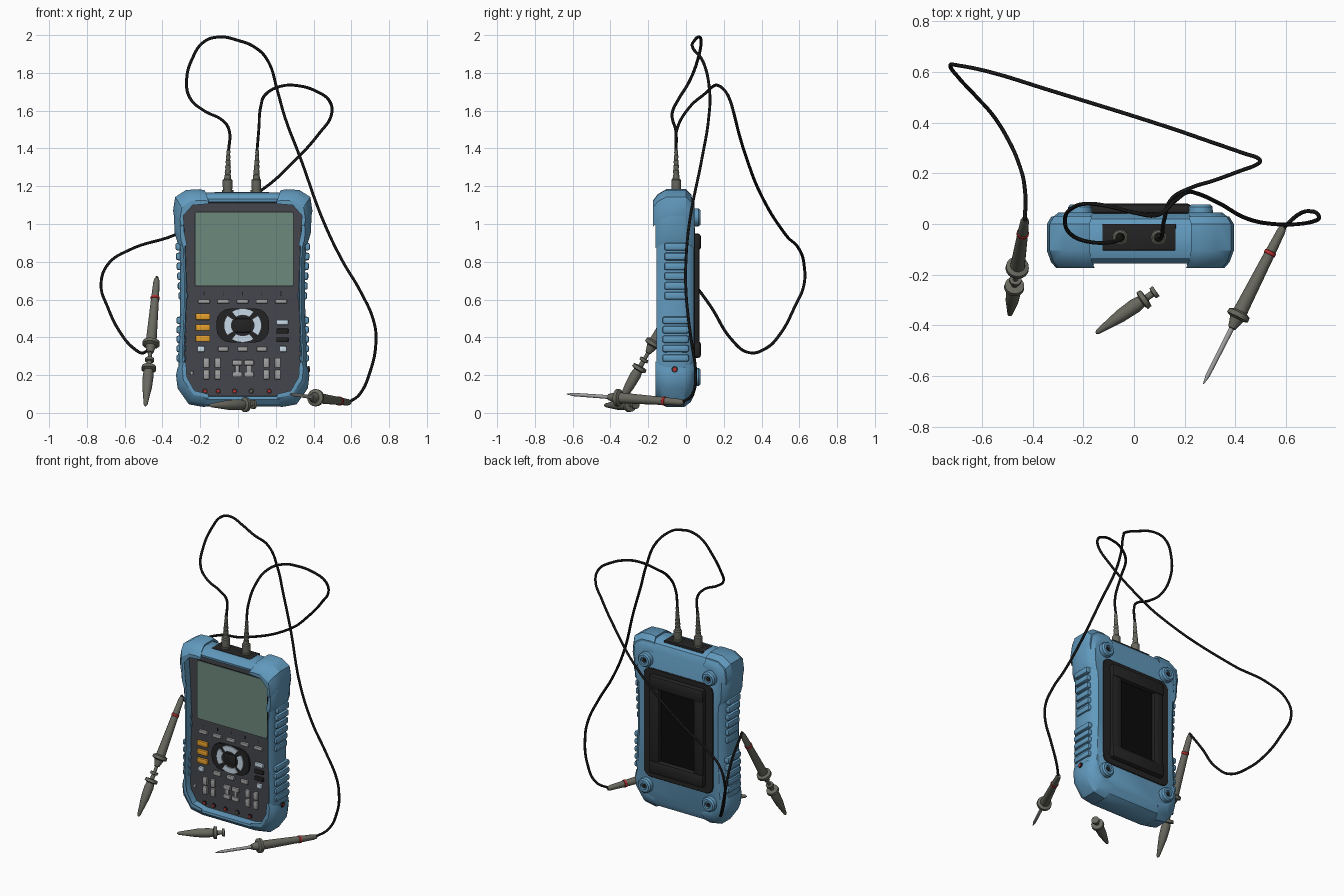
import bpy, bmesh, math
from mathutils import Vector, Matrix

if "Cube" in bpy.data.objects:
    bpy.data.objects.remove(bpy.data.objects["Cube"], do_unlink=True)

CX, ZC = 0.025, 0.6        # centre of the handheld case
PANEL_Y = -0.105           # depth of the sunken front panel


def material(name, *rgb):
    m = bpy.data.materials.new(name)
    m.use_nodes = True
    m.diffuse_color = (*rgb, 1)
    for node in m.node_tree.nodes:
        if node.type == 'BSDF_PRINCIPLED':
            node.inputs["Base Color"].default_value = (*rgb, 1)
            node.inputs["Roughness"].default_value = 0.6
    return m


BLUE = material("case_blue", .12, .32, .51)
SLATE = material("panel_slate", .06, .062, .075)
GREEN = material("screen_green", .15, .25, .20)
ORANGE = material("button_orange", .92, .41, .03)
PALE = material("button_pale_blue", .58, .70, .80)
GREY = material("button_grey", .36, .36, .36)
TAUPE = material("probe_grey", .14, .14, .115)
BLACK = material("rubber_black", .017, .017, .018)
PITCH = material("recess_black", .003, .003, .003)
RED = material("marker_red", .5, .03, .03)


def smooth(obj):
    bpy.ops.object.select_all(action='DESELECT')
    obj.select_set(True)
    bpy.context.view_layer.objects.active = obj
    bpy.ops.object.shade_smooth_by_angle(angle=math.radians(32))


def finish(name, bm, *mats):
    bmesh.ops.recalc_face_normals(bm, faces=bm.faces[:])
    mesh = bpy.data.meshes.new(name)
    bm.to_mesh(mesh)
    bm.free()
    for m in mats:
        mesh.materials.append(m)
    obj = bpy.data.objects.new(name, mesh)
    bpy.context.collection.objects.link(obj)
    smooth(obj)


def skin(bm, rings):
    """Join rings of vertices into a closed solid; return the last cap."""
    for a, b in zip(rings, rings[1:]):
        for i in range(len(a)):
            j = (i + 1) % len(a)
            bm.faces.new((a[i], a[j], b[j], b[i]))
    bm.faces.new(rings[0])
    return bm.faces.new(rings[-1])


def loft(name, outline, slices, mat, cap=None):
    """Stack scaled copies of an x-z outline along y."""
    bm = bmesh.new()
    rings = [[bm.verts.new((CX + x * s, y, ZC + (z - ZC) * s)) for x, z in outline]
             for y, s in slices]
    last = skin(bm, rings)
    if cap:
        last.material_index = 1
    finish(name, bm, mat, *([cap] if cap else []))


def plate(name, outline, height, mat):
    """Flat plate standing on the front panel."""
    loft(name, outline, [(PANEL_Y + .002, 1), (PANEL_Y - height, 1)], mat)


def mirrored(half):
    return half + [(-x, z) for x, z in reversed(half)]


def rounded(hx, z0, z1, r, shift=0):
    """Rounded rectangle outline."""
    pts = []
    for k, (sx, z) in enumerate(((1, z1 - r), (-1, z1 - r), (-1, z0 + r), (1, z0 + r))):
        for i in range(5):
            a = math.radians(90 * k + i * 22.5)
            pts.append((shift + sx * (hx - r) + r * math.cos(a), z + r * math.sin(a)))
    return pts


def box(name, centre, size, mat, bevel=0.006):
    bm = bmesh.new()
    bmesh.ops.create_cube(bm, size=1)
    bmesh.ops.scale(bm, vec=size, verts=bm.verts)
    bmesh.ops.translate(bm, vec=centre, verts=bm.verts)
    bmesh.ops.bevel(bm, geom=bm.edges[:], offset=bevel, segments=2, profile=0.5,
                    affect='EDGES', clamp_overlap=True)
    finish(name, bm, mat)


def lathe(name, profile, start, direction, mat, sides=20):
    """Turn (distance, radius) pairs around an axis."""
    bm = bmesh.new()
    turn = Vector(direction).to_track_quat('Z', 'Y').to_matrix().to_4x4()
    frame = Matrix.Translation(start) @ turn
    angles = [math.tau * i / sides for i in range(sides)]
    skin(bm, [[bm.verts.new(frame @ Vector((r * math.cos(a), r * math.sin(a), d)))
               for a in angles] for d, r in profile])
    finish(name, bm, mat)


def cable(name, points):
    curve = bpy.data.curves.new(name, 'CURVE')
    curve.dimensions = '3D'
    curve.bevel_depth, curve.bevel_resolution, curve.resolution_u = 0.008, 2, 8
    curve.use_fill_caps = True
    spline = curve.splines.new('BEZIER')
    spline.bezier_points.add(len(points) - 1)
    for bp, p in zip(spline.bezier_points, points):
        bp.co = p
        bp.handle_left_type = bp.handle_right_type = 'AUTO'
    curve.materials.append(BLACK)
    obj = bpy.data.objects.new(name, curve)
    bpy.context.collection.objects.link(obj)
    bpy.ops.object.select_all(action='DESELECT')
    obj.select_set(True)
    bpy.context.view_layer.objects.active = obj
    bpy.ops.object.convert(target='MESH')
    smooth(bpy.context.view_layer.objects.active)


# Case with a sunken front panel
case = mirrored([(.2, .035), (.285, .06), (.335, .14), (.342, .3), (.331, .55),
                 (.331, .75), (.338, .95), (.35, 1.11), (.29, 1.168), (.2, 1.168)])
loft("case", case, [(.042, .88), (.02, .96), (-.02, 1), (-.1, 1), (-.135, .98),
                    (-.156, .935), (-.154, .91), (PANEL_Y, .902)], BLUE, SLATE)

# Corner bumpers, side grips and back feet
corners = {
    "top": [(.21, 1.18), (.3, 1.177), (.355, 1.14), (.366, 1.07), (.36, .95), (.345, .9),
            (.325, .92), (.342, 1.0), (.346, 1.09), (.29, 1.15), (.21, 1.16)],
    "cap": [(.2, 1.178), (.23, 1.184), (.3, 1.18), (.358, 1.143), (.369, 1.07), (.362, 1.03),
            (.346, 1.04), (.348, 1.095), (.295, 1.155), (.2, 1.163)],
    "bottom": [(.2, .03), (.285, .045), (.345, .13), (.353, .2), (.345, .24),
               (.33, .23), (.325, .15), (.28, .07), (.2, .05)]}
bumper_slices = [(.046, .88), (.026, .95), (-.01, 1), (-.1, 1), (-.14, .965), (-.161, .91)]
cap_slices = [(.03, .95), (0, 1), (-.105, 1), (-.15, .955), (-.174, .9)]
for side, sx in (("left", 1), ("right", -1)):
    for level, outline in corners.items():
        loft(f"{level}_{side}_bumper", [(sx * x, z) for x, z in outline],
             cap_slices if level == "cap" else bumper_slices, BLUE)
    for i in range(5):
        box(f"{side}_lower_grip", (CX + sx * .326, -.055, .29 + i * .05),
            (.05, .14, .038), BLUE, .01)
    for i in range(6):
        box(f"{side}_upper_grip", (CX + sx * (.316 + i * .003), -.055, .62 + i * .052),
            (.05, .12, .04), BLUE, .01)
    for level, z in (("top", 1.035), ("bottom", .19)):
        lathe(f"{level}_{side}_foot", [(0, .05), (.05, .047), (.06, .038), (.06, .022),
              (.05, .02)], (CX + sx * .238, .017, z), (0, 1, 0), BLUE)
        lathe(f"{level}_{side}_foot_screw", [(0, .014), (.008, .014)],
              (CX + sx * .238, .065, z), (0, 1, 0), BLACK, 6)
for part, r, d, mat in (("ring", .017, .012, BLACK), ("screw", .01, .015, RED)):
    lathe("left_side_" + part, [(0, r), (d, r)], (CX + .342, -.06, .23), (1, 0, 0), mat)

# Back panel and stand
loft("back_panel", rounded(.258, .25, .985, .05), [(.03, 1), (.044, 1), (.047, .99)], BLACK)
loft("stand_recess", rounded(.14, .36, .9, .01), [(.04, 1), (.05, 1)], PITCH)
for side in (1, -1):
    box("stand_side", (CX + side * .165, .05, .63), (.075, .044, .6), BLACK, .014)
for z in (.335, .905):
    box("stand_bar", (CX, .055, z), (.41, .05, .09), BLACK, .018)

# Screen
plate("screen_border", rounded(.262, .669, 1.065, .01, .008), .002, BLACK)
plate("screen", rounded(.258, .674, 1.061, .008, .008), .005, GREEN)


# Keypad
def button(name, x, z, w, h, mat):
    box(name, (x, PANEL_Y - .004, z), (w, .022, h), mat, .005)


for i in range(5):
    x = -.18 + i * .102
    button("menu_button", x, .59, .062, .022, GREY)
    box("menu_tick", (x, PANEL_Y, .632), (.004, .004, .02), BLACK, .001)
    end = i in (0, 4)
    button("function_button", x - .016 if i == 0 else x + end * .01, .338,
           .038 if end else .054, .03 if end else .026, PALE if end else GREY)
for i in range(3):
    button("mode_button", -.186, .51 - i * .058, .078, .034, ORANGE)
    button("side_button", .235, .479 - i * .046, .064, .026, BLACK if i else PALE)
for z in (.265, .203):
    for x in (-.167, -.108, .15, .21):
        button("range_button", x, z, .032, .052, GREY)
    for x in (-.004, .058):
        button("centre_button", x, z, .052, .028, GREY)
        box("centre_rocker", (x, PANEL_Y, .234), (.022, .016, .05), GREY, .003)

# Direction pad
plate("pad_base", rounded(.14, .373, .553, .075), .012, BLACK)
for k in range(4):
    span = [math.radians(90 * k - 36 + i * 12) for i in range(7)]
    arc = [(.1 * math.cos(a), .463 + .09 * math.sin(a)) for a in span]
    arc += [(.06 * math.cos(a), .463 + .054 * math.sin(a)) for a in reversed(span)]
    plate("pad_key", arc, .02, PALE)
box("pad_centre", (CX, PANEL_Y - .008, .463), (.085, .02, .075), BLACK, .008)

# Front terminals
for i, x in enumerate((-.175, -.105, -.018, .07, .165)):
    lathe("terminal_ring", [(0, .015), (.005, .015)], (x, PANEL_Y, .115), (0, -1, 0), BLACK)
    lathe("terminal", [(0, .009), (.008, .008)], (x, PANEL_Y, .115), (0, -1, 0),
          TAUPE if i == 3 else RED)
lathe("indicator", [(0, .01), (.006, .008)], (-.245, PANEL_Y, .212), (0, -1, 0), GREY)

# Top socket plate and plugs
box("socket_plate", (.02, -.052, 1.157), (.29, .105, .026), BLACK, .004)
for x in (-.055, .097):
    lathe("plug_collar", [(0, .03), (.012, .03), (.012, .024), (.03, .026), (.065, .026),
          (.072, .018)], (x, -.052, 1.168), (0, 0, 1), TAUPE)
    relief = [(0, .019)]
    for i in range(6):
        r = .018 - i * .0015
        relief += [(.012 + i * .026, r), (.024 + i * .026, r - .001),
                   (.026 + i * .026, r - .003), (.034 + i * .026, r - .003)]
    lathe("strain_relief", relief, (x, -.052, 1.235), (.03, 0, 1), TAUPE)

# Cables
cable("right_plug_cable", [
    (-.05, -.052, 1.38), (-.048, -.055, 1.5), (-.08, -.07, 1.547), (-.18, -.07, 1.6),
    (-.25, -.04, 1.66), (-.272, .02, 1.76), (-.24, .065, 1.88), (-.18, .08, 1.965),
    (-.1, .07, 1.99), (.0, .045, 1.972), (.09, .035, 1.935), (.16, .09, 1.86),
    (.21, .125, 1.7), (.25, .12, 1.56), (.33, .085, 1.35), (.45, .02, 1.02),
    (.55, 0, .81), (.65, 0, .64), (.72, .015, .48), (.73, .03, .37),
    (.7, .05, .22), (.645, .035, .1), (.585, -.02, .055)])
cable("left_plug_cable", [
    (.1, -.052, 1.38), (.11, -.048, 1.5), (.12, .02, 1.62), (.15, .1, 1.69), (.23, .145, 1.73),
    (.31, .17, 1.733), (.42, .21, 1.7), (.485, .235, 1.65), (.495, .255, 1.58),
    (.43, .28, 1.48), (.3, .325, 1.335), (.125, .385, 1.18), (-.34, .53, .94),
    (-.57, .6, .865), (-.69, .625, .785), (-.725, .625, .68), (-.69, .575, .56),
    (-.62, .5, .42), (-.55, .42, .34), (-.495, .33, .32), (-.455, .24, .39),
    (-.43, .13, .565), (-.43, .015, .72)])

# Probes and hook tips
HANDLE = [(0, .012), (.02, .017), (.12, .021), (.36, .028), (.376, .029), (.384, .045),
          (.402, .046), (.41, .028), (.45, .016), (.455, .006)]
HOOK = [(0, .024), (.015, .024), (.018, .013), (.045, .013), (.048, .038), (.066, .04),
        (.072, .024), (.1, .029), (.17, .026), (.28, .01), (.29, .003)]


def probe(name, start, tip, needle):
    start, axis = Vector(start), (Vector(tip) - Vector(start)).normalized()
    lathe(name + "_handle", HANDLE, start, axis, TAUPE)
    lathe(name + "_band", [(.11, .0205), (.112, .024), (.124, .024), (.126, .021)],
          start, axis, RED)
    lathe(name + "_needle", [(.43, .011), (.48, .01), (.66, .009), (.698, .002)],
          start, axis, needle)
    return start, axis


probe("left_probe", (.59, -.01, .055), (.273, -.633, .1), GREY)
start, axis = probe("right_probe", (-.43, .02, .71), (-.49, -.36, .035), TAUPE)
lathe("fitted_hook_tip", HOOK, start + axis * .487, axis, TAUPE)
lathe("loose_hook_tip", HOOK, (.087, -.265, .045), (-.237, -.165, -.005), TAUPE)
